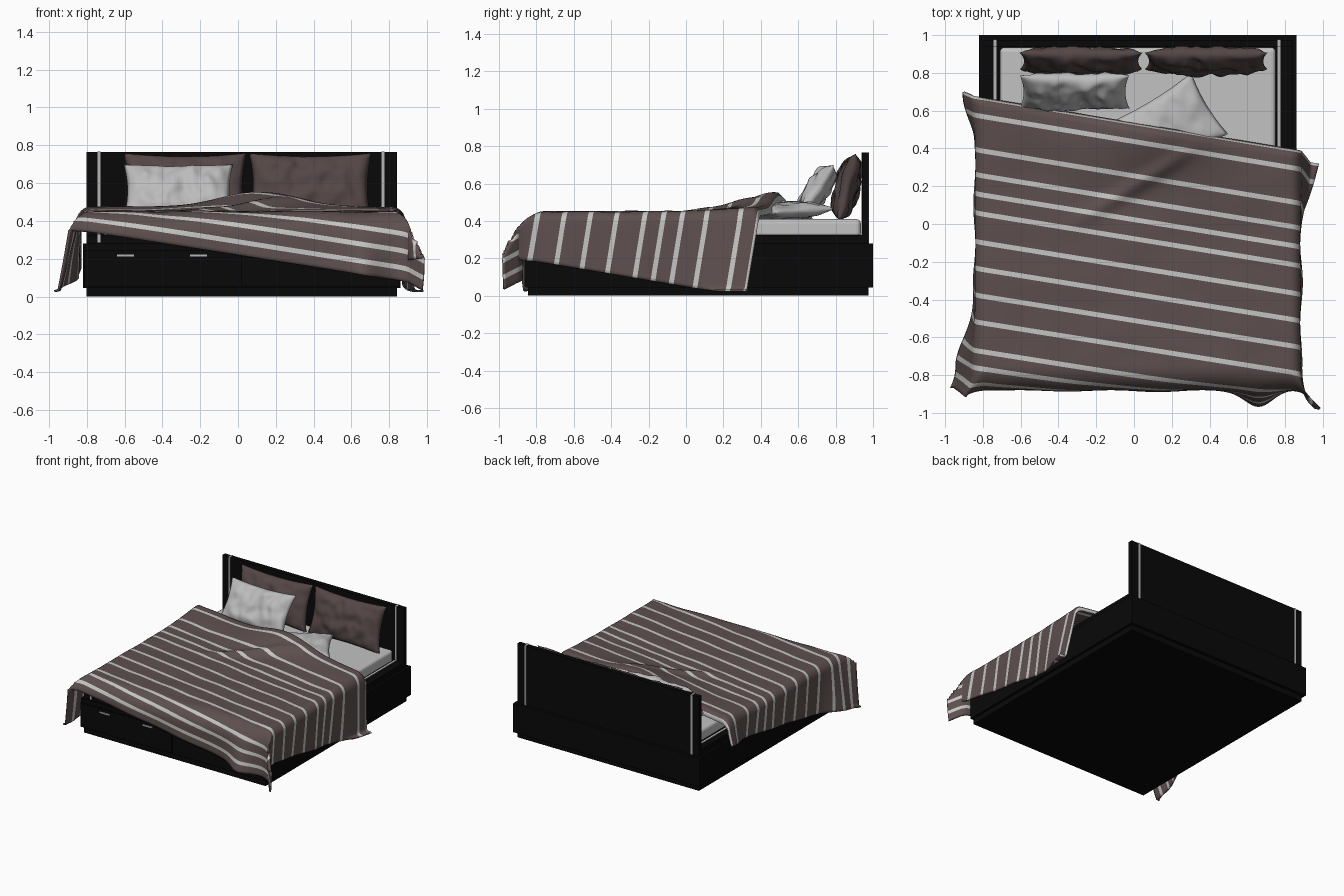
import bpy, bmesh, math
from mathutils import Vector, Matrix, noise

if "Cube" in bpy.data.objects:
    bpy.data.objects.remove(bpy.data.objects["Cube"])


def material(name, rgb):
    m = bpy.data.materials.new(name)
    m.diffuse_color = (*rgb, 1)
    m.use_nodes = True
    m.node_tree.nodes["Principled BSDF"].inputs["Base Color"].default_value = m.diffuse_color
    return m


BLACK = material("black wood", (0.0025, 0.0025, 0.0025))
BROWN = material("brown cloth", (0.110, 0.079, 0.077))
DARK = material("dark brown cloth", (0.088, 0.062, 0.060))
STRIPE = material("grey stripe", (0.55, 0.55, 0.54))
SHEET = material("light grey sheet", (0.54, 0.54, 0.54))
PILLOW = material("pale grey pillow", (0.50, 0.50, 0.50))
METAL = material("brushed metal", (0.47, 0.47, 0.47))


def finish(name, bm, mats, smooth=False):
    me = bpy.data.meshes.new(name)
    bm.to_mesh(me)
    bm.free()
    for m in mats:
        me.materials.append(m)
    for p in me.polygons:
        p.use_smooth = smooth
    ob = bpy.data.objects.new(name, me)
    bpy.context.collection.objects.link(ob)
    return ob


def box(name, x, y, z, mat, bevel=0.0):
    bm = bmesh.new()
    bmesh.ops.create_cube(bm, size=1)
    for v in bm.verts:
        v.co = [lo + (c + 0.5) * (hi - lo) for c, (lo, hi) in zip(v.co, (x, y, z))]
    ob = finish(name, bm, [mat])
    if bevel:
        b = ob.modifiers.new("round", 'BEVEL')
        b.width, b.segments = bevel, 4
    return ob


# Bed frame
box("plinth", (-0.80, 0.84), (-0.845, 0.975), (0, 0.05), BLACK)
box("outer_frame", (-0.82, 0.86), (-0.855, 1.0), (0.045, 0.28), BLACK)
box("inner_frame", (-0.80, 0.84), (-0.845, 0.945), (0.27, 0.325), BLACK)
box("headboard", (-0.80, 0.84), (0.94, 0.975), (0.27, 0.765), BLACK)
box("mattress", (-0.71, 0.75), (-0.80, 0.935), (0.31, 0.41), SHEET, 0.025)

# Drawers with two handles each
for side, (x0, x1) in (("left", (-0.815, 0.005)), ("right", (0.015, 0.855))):
    box(side + "_drawer", (x0, x1), (-0.864, -0.85), (0.05, 0.245), BLACK)
    for k, hx in enumerate((x0 + 0.22, x1 - 0.215)):
        box(f"{side}_handle_{k}", (hx - 0.045, hx + 0.045), (-0.870, -0.86),
            (0.211, 0.222), METAL)

# Metal inlays wrapping the headboard and running along the rails
for side, x in (("left", -0.735), ("right", 0.767)):
    w = (x - 0.008, x + 0.008)
    box(side + "_headboard_inlay", w, (0.937, 0.978), (0.28, 0.767), METAL)
    box(side + "_rail_inlay", w, (-0.848, 0.94), (0.285, 0.328), METAL)


# Pillows: two puffed faces meeting at a pinched seam
def pillow(name, w, h, t, loc, tilt, spin, mat, seed, rough=0.026):
    n = 32
    bm = bmesh.new()
    for s in (1, -1):
        grid = []
        for i in range(n + 1):
            for j in range(n + 1):
                u, v = 2 * i / n - 1, 2 * j / n - 1
                x = u * w / 2 * (1 - 0.07 * (1 - v * v))
                y = v * h / 2 * (1 - 0.10 * (1 - u * u))
                puff = max(0, (1 - u ** 4) * (1 - v ** 4)) ** 0.6
                crease = noise.noise(Vector((x * 9 + seed, y * 9, s * 3)))
                crease += 0.7 * noise.noise(Vector((x * 20, y * 13 + seed, s)))
                grid.append(bm.verts.new((x, y, s * puff * (t / 2 + rough * crease))))
        for i in range(n):
            for j in range(n):
                a = i * (n + 1) + j
                q = [grid[k] for k in (a, a + n + 1, a + n + 2, a + 1)]
                bm.faces.new(q if s > 0 else q[::-1])
    bmesh.ops.remove_doubles(bm, verts=bm.verts, dist=1e-5)
    m = (Matrix.Translation(loc) @ Matrix.Rotation(math.radians(spin), 4, 'Z')
         @ Matrix.Rotation(math.radians(tilt), 4, 'X'))
    bm.transform(m)
    return finish(name, bm, [mat], True)


pillow("left_back_pillow", 0.65, 0.37, 0.11, (-0.28, 0.862, 0.580), 76, 0, DARK, 1)
pillow("right_back_pillow", 0.65, 0.37, 0.11, (0.382, 0.862, 0.580), 76, 0, DARK, 7)
pillow("leaning_pillow", 0.58, 0.33, 0.11, (-0.315, 0.70, 0.560), 58, 0, PILLOW, 4)
pillow("tossed_pillow", 0.54, 0.38, 0.09, (0.17, 0.50, 0.455), 3, 31, PILLOW, 9, 0.012)

# Duvet: a slightly turned rectangle draped over the bed
TL, TR = Vector((-0.98, 0.70)), Vector((1.31, 0.32))
BL, BR = Vector((-1.24, -0.86)), Vector((1.05, -1.22))
TOP, RX, RY, LENGTH = 0.45, 0.06, 0.13, 1.58


def step(a, b, x):
    t = min(1, max(0, (x - a) / (b - a)))
    return t * t * (3 - 2 * t)


def hang(s, r):
    """Outward travel and drop after passing a rounded edge by s."""
    if s <= 0:
        return 0, 0
    if s < r * math.pi / 2:
        return r * math.sin(s / r), r * (1 - math.cos(s / r))
    return r, r + s - r * math.pi / 2


def drape(u, d):
    p = TL.lerp(TR, u).lerp(BL.lerp(BR, u), d / LENGTH)
    X, Y = p
    sign = 1 if X > 0 else -1
    edge_x, edge_y = (0.82 if X > 0 else 0.78), -0.75
    ox, dx = hang(abs(X) - edge_x, RX)
    oy, dy = hang(edge_y - Y, RY)
    fold = min(dx, dy)
    drop = max(dx, dy) + 0.1 * fold
    extra = max(0, drop - 0.415)          # cloth that reaches the floor spreads out
    drop = min(drop, 0.415)
    # side flares near the loose corners
    if sign > 0:
        flare = 0.13 * step(0.0, 0.33, Y) * dx
    else:
        flare = 0.22 * step(-0.35, -0.75, Y) * dx + 0.4 * step(0.45, 0.7, Y) * dx
    wave_x = 0.02 * (1 + math.sin(15 * Y)) * dx
    wave_y = 0.02 * (1 + math.sin(13 * X)) * dy
    wave_y += 0.28 * math.exp(-((X - 0.66) / 0.10) ** 2) * max(0, dy - 0.06)
    ox += flare + wave_x + 0.42 * fold + (extra if dx > dy else 0)
    oy += wave_y + 0.42 * fold + (extra if dy >= dx else 0)
    x = sign * (min(abs(X), edge_x) + ox)
    y = max(Y, edge_y) - oy
    # relief on the top: bump over the pillow, diagonal crease, soft head end
    flat = 1 - step(0, 0.08, drop)
    hump = 0.078 * math.exp(-((X - 0.1) / 0.30) ** 2 - ((Y - 0.47) / 0.18) ** 2)
    along, across = (X + 0.4) * 0.85 + (Y + 0.05) * 0.53, (Y + 0.05) * 0.85 - (X + 0.4) * 0.53
    crease = 0.025 * math.exp(-(across / 0.04) ** 2) * step(0, 0.35, along) * (1 - step(0.6, 0.95, along))
    soft = 0.025 * (1 - step(0.05, 0.45, d)) - 0.045 * max(0, 1 - d / 0.035) ** 2
    ripple = 0.008 * noise.noise(Vector((X * 4, Y * 5, 2)))
    z = TOP - drop + flat * (hump + crease + soft + ripple)
    return x, y, z


# Row positions follow the stripe edges so each stripe is its own strip of faces
centres = (0.10, 0.28, 0.41, 0.51, 0.61, 0.76, 0.90, 1.04, 1.18, 1.33, 1.42, 1.51)
bands = [(0, 0.014)] + [(c - 0.013, c + 0.013) for c in centres] + [(LENGTH, LENGTH)]
rows, kinds = [0.0], []
for (a, b), (nxt, _) in zip(bands, bands[1:]):
    for lo, hi, kind in ((a, b, 1), (b, nxt, 0)):
        n = max(1, round((hi - lo) / 0.018))
        for k in range(1, n + 1):
            rows.append(lo + (hi - lo) * k / n)
            kinds.append(kind)
cols = 130
bm = bmesh.new()
grid = [[bm.verts.new(drape(i / cols, d)) for i in range(cols + 1)] for d in rows]
for j, kind in enumerate(kinds):
    for i in range(cols):
        f = bm.faces.new((grid[j][i], grid[j + 1][i], grid[j + 1][i + 1], grid[j][i + 1]))
        f.material_index = kind
duvet = finish("duvet", bm, [BROWN, STRIPE], True)
thick = duvet.modifiers.new("thickness", 'SOLIDIFY')
thick.thickness, thick.offset = 0.012, -1
